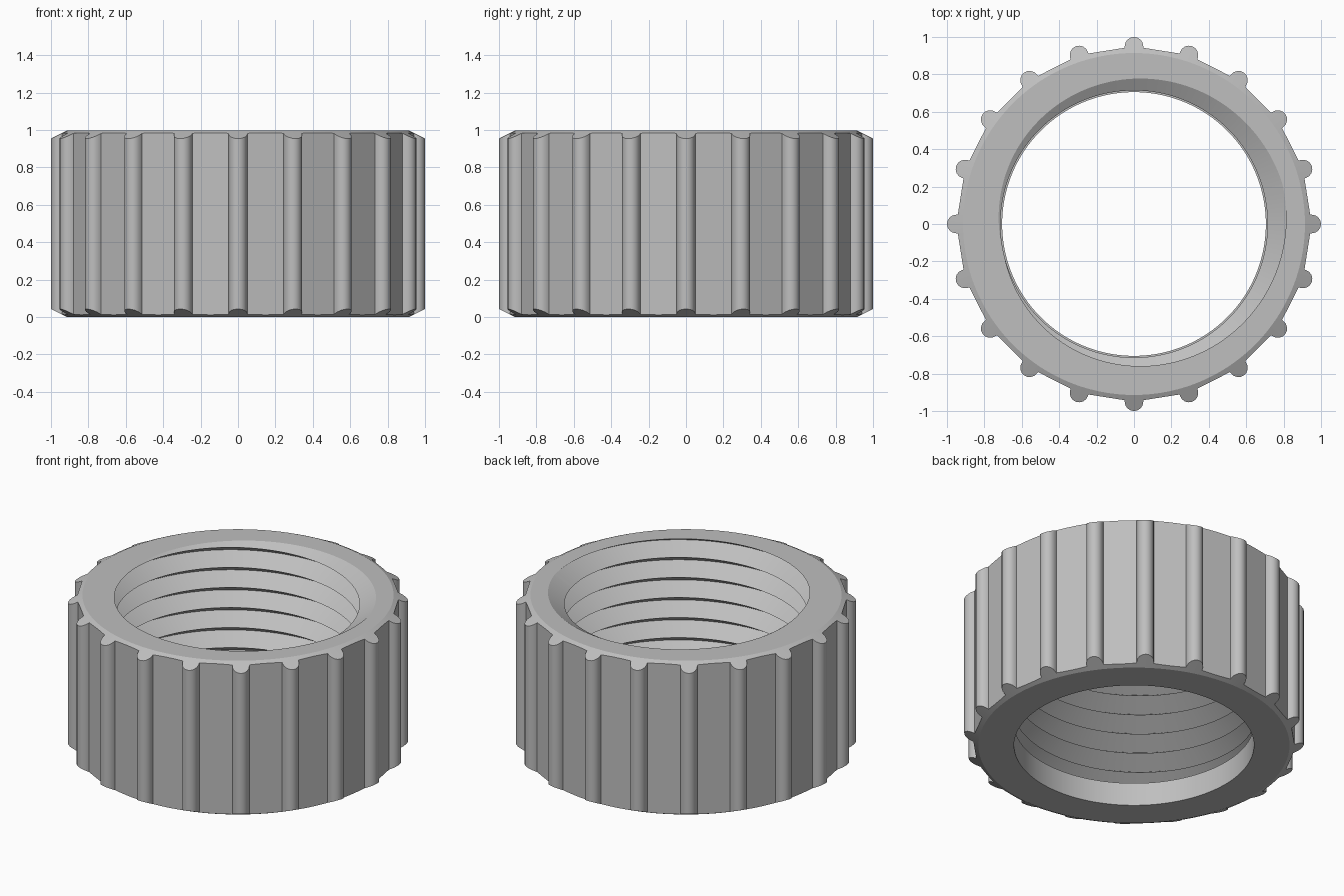
import bpy, bmesh, math
from math import sin, cos, tan, pi, radians

HEIGHT = 0.997
RIBS = 20
RIB_R = 0.05            # rib radius
BODY_R = 0.95           # rib centres and body corners
BORE_R = 0.705          # plain bore below the thread
CREST, ROOT = 0.714, 0.822
PITCH = 0.13
THREAD_START = 0.15
PHASE = radians(15)

cube = bpy.data.objects.get("Cube")
if cube:
    bpy.data.objects.remove(cube, do_unlink=True)


def make_material(name, rgb):
    mat = bpy.data.materials.new(name)
    mat.use_nodes = True
    mat.diffuse_color = (*rgb, 1)
    mat.node_tree.nodes["Principled BSDF"].inputs["Base Color"].default_value = (*rgb, 1)
    return mat


def outline():
    """(angle, radius) samples of the ribbed outside, once round, end repeated."""
    step = 2 * pi / RIBS
    one = []
    # half-round rib
    for i in range(9):
        a = -pi / 2 + pi * i / 8
        one.append((BODY_R + RIB_R * cos(a), RIB_R * sin(a)))
    # flat up to the next rib
    start = (BODY_R - RIB_R * tan(step / 2), RIB_R)
    nxt_x, nxt_y = BODY_R * cos(step), BODY_R * sin(step)
    f = RIB_R / cos(step / 2) / math.hypot(nxt_x - BODY_R, nxt_y)
    for i in range(7):
        t = f + (1 - 2 * f) * i / 6
        one.append((BODY_R + (nxt_x - BODY_R) * t, nxt_y * t))
    polar = [(math.atan2(y, x), math.hypot(x, y)) for x, y in one]
    pts = [(a + step * k, r) for k in range(RIBS) for a, r in polar]
    return pts + [(pts[0][0] + 2 * pi, pts[0][1])]


def thread_radius(z, a):
    t = (z - HEIGHT) / PITCH - (a - PHASE) / (2 * pi)
    return ROOT - (ROOT - CREST) * 2 * abs(t - round(t))


def section(a, r_out):
    """Closed (radius, z) section of the ring at angle a."""
    drop = max(0.0, 0.043 - (1 - r_out) * 0.5)   # outer cone chamfer
    r_flat = 1 - 0.043 / 0.5
    pts = [(BORE_R, 0), (r_flat, 0), (r_out, drop),
           (r_out, HEIGHT - drop), (r_flat, HEIGHT)]
    # V thread, following the helix from top to bottom
    for k in range(4, -18, -1):
        z = HEIGHT + PITCH * (k / 2 + (a - PHASE) / (2 * pi) - 1)
        z = min(HEIGHT, max(THREAD_START, z))
        pts.append((thread_radius(z, a), z))
    pts.append((BORE_R, THREAD_START))
    return pts


# Ring swept from its sections
bm = bmesh.new()
columns = []
for a, r_out in outline():
    columns.append([bm.verts.new((r * cos(a), r * sin(a), z))
                    for r, z in section(a, r_out)])
for c0, c1 in zip(columns, columns[1:]):
    n = len(c0)
    for i in range(n):
        j = (i + 1) % n
        bm.faces.new((c0[i], c1[i], c1[j], c0[j]))
bmesh.ops.remove_doubles(bm, verts=bm.verts, dist=0.00005)
bmesh.ops.recalc_face_normals(bm, faces=bm.faces)

mesh = bpy.data.meshes.new("threaded_ring")
bm.to_mesh(mesh)
bm.free()
ring = bpy.data.objects.new("threaded_ring", mesh)
bpy.context.collection.objects.link(ring)
mesh.materials.append(make_material("light_grey", (0.52, 0.52, 0.52)))

bpy.ops.object.select_all(action='DESELECT')
ring.select_set(True)
bpy.context.view_layer.objects.active = ring
bpy.ops.object.shade_smooth_by_angle(angle=radians(25))
